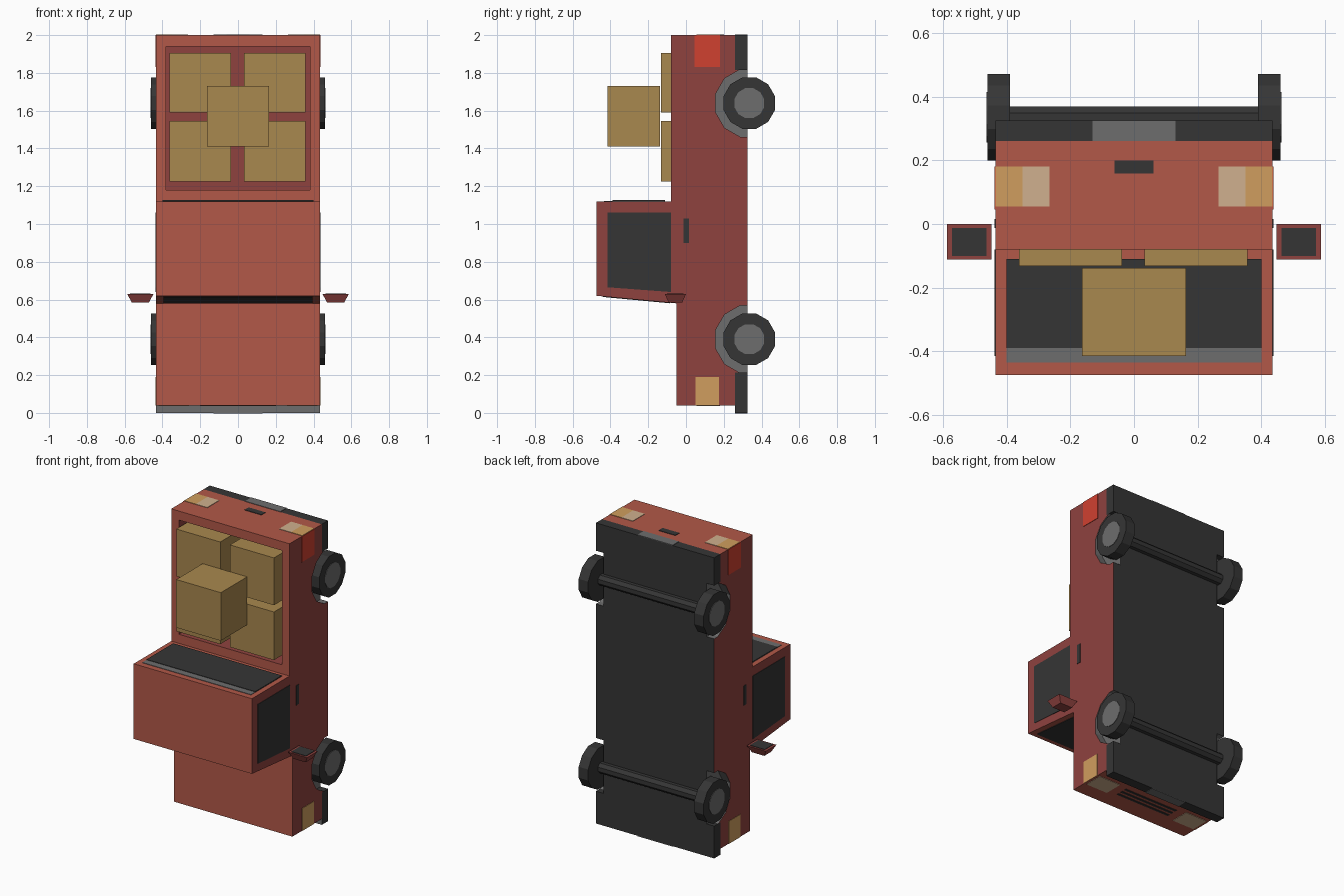
import bpy, bmesh, math
from mathutils import Matrix

if "Cube" in bpy.data.objects:
    bpy.data.objects.remove(bpy.data.objects["Cube"])

def material(name, rgb):
    m = bpy.data.materials.new(name)
    lin = [((c / 255 + 0.055) / 1.055) ** 2.4 for c in rgb]
    m.diffuse_color = (*lin, 1)
    m.use_nodes = True
    m.node_tree.nodes["Principled BSDF"].inputs["Base Color"].default_value = m.diffuse_color
    return m

RED = material("red paint", (178, 88, 72))
SIDE = material("dark red paint", (143, 66, 63))
DARK = material("charcoal", (53, 53, 53))
GREY = material("grey", (109, 109, 109))
CARD = material("cardboard", (169, 136, 78))
ORANGE = material("orange lamp", (208, 158, 94))
CREAM = material("cream lamp", (208, 176, 142))
TAIL = material("bright red lamp", (208, 65, 48))

def finish(name, bm, *mats):
    bmesh.ops.recalc_face_normals(bm, faces=bm.faces)
    me = bpy.data.meshes.new(name)
    bm.to_mesh(me)
    bm.free()
    for m in mats:
        me.materials.append(m)
    ob = bpy.data.objects.new(name, me)
    bpy.context.collection.objects.link(ob)
    return ob

def prism(name, pts, x0, x1, *mats):
    """Extrude a (y, z) profile from x0 to x1."""
    bm = bmesh.new()
    f = bm.faces.new([bm.verts.new((x0, y, z)) for y, z in pts])
    ext = bmesh.ops.extrude_face_region(bm, geom=[f])
    bmesh.ops.translate(bm, vec=(x1 - x0, 0, 0),
                        verts=[v for v in ext["geom"] if isinstance(v, bmesh.types.BMVert)])
    return finish(name, bm, *mats)

def box(name, x0, x1, y0, y1, z0, z1, *mats):
    return prism(name, [(y0, z0), (y1, z0), (y1, z1), (y0, z1)], x0, x1, *mats)

def cylinder(name, x0, x1, y, z, r, sides, *mats):
    bm = bmesh.new()
    mat = (Matrix.Translation(((x0 + x1) / 2, y, z)) @ Matrix.Rotation(math.pi / 2, 4, 'Y')
           @ Matrix.Rotation(math.pi / sides, 4, 'Z'))
    bmesh.ops.create_cone(bm, cap_ends=True, segments=sides, radius1=r, radius2=r,
                          depth=abs(x1 - x0), matrix=mat)
    return finish(name, bm, *mats)

W = 0.435            # half width of the body
AY = 0.335           # axle position in y
AXLES = (0.39, 1.64)
T = 0.003            # plate thickness

# Body, hood, cab and bed as one side profile
body = prism("truck_body", [
    (-.05, .04), (.26, .04), (.26, .215), (.325, .215), (.325, 1.815), (.26, 1.815),
    (.26, 2), (-.08, 2), (-.08, 1.12), (-.475, 1.12), (-.475, .62), (-.05, .58)],
    -W, W, RED, SIDE, DARK, GREY)

# Cut the wheel wells and the load bed
cutters = [box("bed_cutter", -.38, .38, -.2, .145, 1.18, 1.94)]
for z in AXLES:
    for s in (-1, 1):
        cutters.append(cylinder("well_cutter", s * .38, s * .6, AY, z, .185, 12))
bpy.context.view_layer.objects.active = body
for c in cutters:
    mod = body.modifiers.new("cut", 'BOOLEAN')
    mod.operation, mod.solver, mod.object = 'DIFFERENCE', 'EXACT', c
    bpy.ops.object.modifier_apply(modifier=mod.name)
for c in cutters:
    bpy.data.objects.remove(c)

# Body colours: bed and sides dark red, underside charcoal, wells grey
for p in body.data.polygons:
    x, y, z = p.center
    in_well = .37 < abs(x) < W - .002 and any(math.hypot(y - AY, z - a) < .19 for a in AXLES)
    in_bed = abs(x) < .382 and 1.17 < z < 1.95 and -.079 < y < .2
    if in_well:
        p.material_index = 3
    elif p.normal.y > .9 and y > .25:
        p.material_index = 2
    elif in_bed or abs(p.normal.x) > .9:
        p.material_index = 1
    else:
        p.material_index = 0

# Bumpers with centre plates; the front one has a grey ledge
front = box("front_bumper", -W, W, .26, .325, 0, .215, DARK, GREY)
for p in front.data.polygons:
    p.material_index = 1 if p.normal.y < -.9 else 0
box("rear_bumper", -W, W, .26, .325, 1.815, 2, DARK)
box("front_plate", -.13, .13, .26, .325, -T, .001, GREY)
box("rear_plate", -.13, .13, .26, .325, 1.999, 2 + T, GREY)

# Axles, wheels and hubs
for z in AXLES:
    cylinder("axle", -.4, .4, AY, z, .037, 8, DARK)
    for s in (-1, 1):
        cylinder("wheel", s * .39, s * .46, AY, z, .141, 12, DARK)
        cylinder("hub", s * .455, s * .463, AY, z, .082, 12, GREY)

# Windscreen and rear window
def screen_z(y):
    return .62 - (y + .475) * .04 / .425
prism("windscreen", [(-.44, screen_z(-.44) - T), (-.085, screen_z(-.085) - T),
                     (-.085, screen_z(-.085) + T), (-.44, screen_z(-.44) + T)], -.395, .395, DARK)
box("rear_window_trim", -.4, .4, -.435, -.11, 1.118, 1.12 + T, GREY)
box("rear_window", -.4, .4, -.39, -.11, 1.118, 1.12 + 2 * T, DARK)

# Parts on both sides
for s in (-1, 1):
    a, b = s * (W - .002), s * (W + T)
    prism("side_window", [(-.415, .665), (-.08, .64), (-.08, 1.06), (-.415, 1.06)], a, b, DARK)
    box("door_handle", a, b, -.013, .015, .9, 1.03, DARK)
    box("front_side_lamp", a, b, .05, .175, .04, .19, ORANGE)
    box("rear_side_lamp", a, b, .045, .18, 1.83, 2, TAIL)
    box("headlight", s * .26, s * .42, .055, .18, .04 - T, .042, CREAM)
    box("rear_lamp_inner", s * .265, s * .35, .055, .18, 1.998, 2 + T, CREAM)
    box("rear_lamp_outer", s * .35, s * W, .055, .18, 1.998, 2 + T, ORANGE)
    # Wing mirror, narrower towards the nose
    m = box("wing_mirror", s * .447, s * .587, -.112, 0, .585, .63, SIDE)
    for v in m.data.vertices:
        if v.co.z < .6:
            v.co.x = s * .517 + (v.co.x - s * .517) * .65
            v.co.y = -.056 + (v.co.y + .056) * .65
    box("mirror_glass", s * .463, s * .571, -.1, -.012, .628, .63 + T, DARK)

# Grille slits and tailgate handle
for y in (.085, .12, .155):
    box("grille_slit", -.2, .2, y - .008, y + .008, .04 - T, .042, DARK)
box("tailgate_handle", -.062, .062, .158, .2, 1.998, 2 + T, DARK)

# Cargo boxes: four in the bed and one on top
for x in (-.2, .195):
    for z0, z1 in ((1.225, 1.545), (1.59, 1.905)):
        box("cargo_box", x - .162, x + .162, -.132, .144, z0, z1, CARD)
box("top_cargo_box", -.164, .164, -.415, -.138, 1.41, 1.73, CARD)
